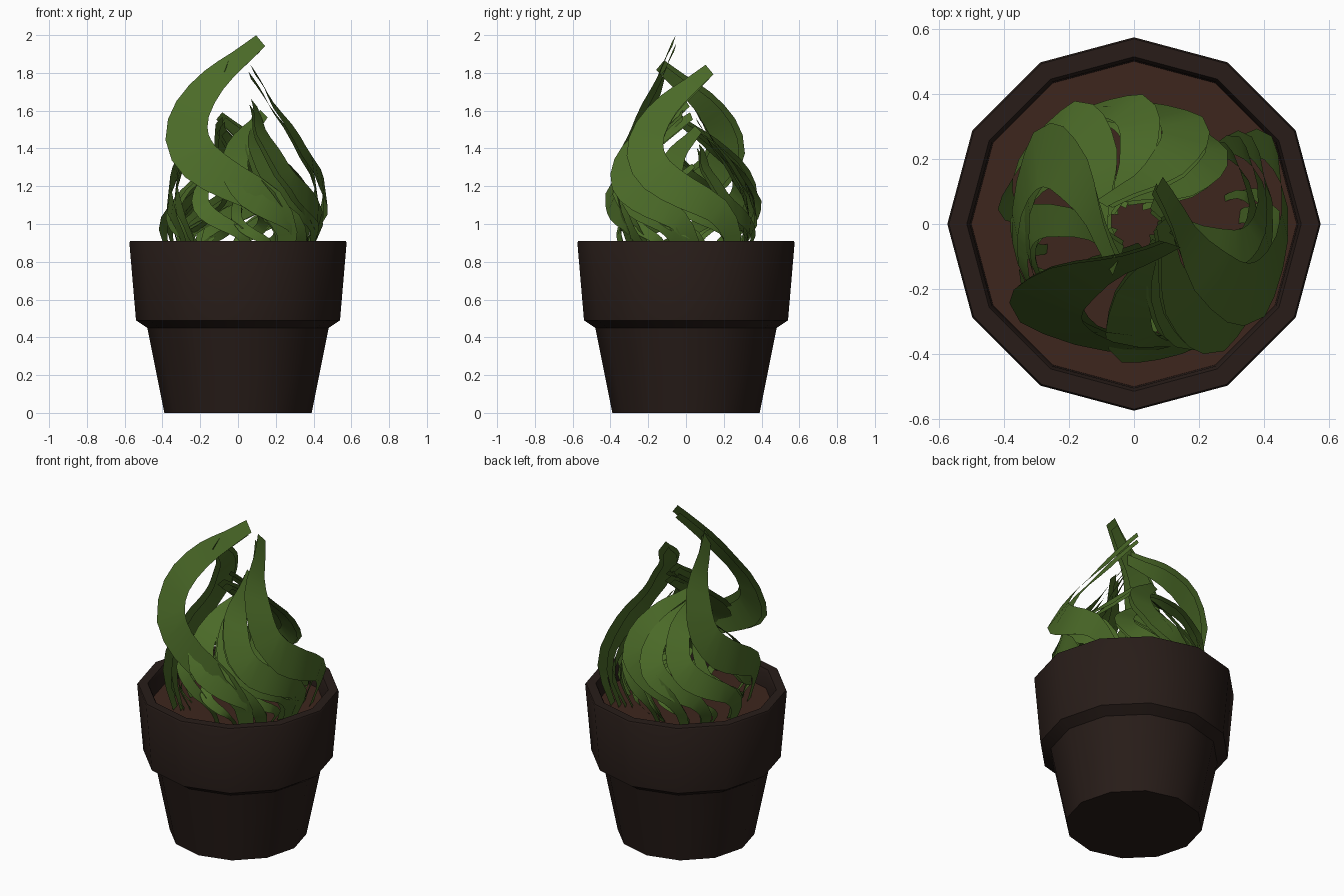
import bpy, math, random

if "Cube" in bpy.data.objects:
    bpy.data.objects.remove(bpy.data.objects["Cube"])

random.seed(4)


def material(name, rgb):
    m = bpy.data.materials.new(name)
    m.diffuse_color = (*rgb, 1)
    m.use_nodes = True
    m.node_tree.nodes["Principled BSDF"].inputs["Base Color"].default_value = m.diffuse_color
    return m


def add_mesh(name, verts, faces, mat, smooth=None):
    me = bpy.data.meshes.new(name)
    me.from_pydata(verts, [], faces)
    me.materials.append(mat)
    ob = bpy.data.objects.new(name, me)
    bpy.context.collection.objects.link(ob)
    if smooth:
        bpy.ops.object.select_all(action='DESELECT')
        ob.select_set(True)
        bpy.context.view_layer.objects.active = ob
        bpy.ops.object.shade_smooth_by_angle(angle=math.radians(smooth))
    return ob


def lathe(name, profile, mat, n=12, smooth=None):
    """Revolve an (r, z) profile, capping the first ring."""
    verts = [(r * math.cos(i * math.tau / n), r * math.sin(i * math.tau / n), z)
             for r, z in profile for i in range(n)]
    faces = [tuple(reversed(range(n)))]
    for k in range(len(profile) - 1):
        for i in range(n):
            j = (i + 1) % n
            faces.append((k * n + i, k * n + j, (k + 1) * n + j, (k + 1) * n + i))
    return add_mesh(name, verts, faces, mat, smooth)


def interp(table, x):
    for (x0, y0), (x1, y1) in zip(table, table[1:]):
        if x <= x1:
            return y0 + (y1 - y0) * (x - x0) / (x1 - x0)
    return table[-1][1]


def refine(pts):
    """Insert a Catmull-Rom midpoint between neighbouring points."""
    out = []
    for i in range(len(pts) - 1):
        p, a, b = pts[max(i - 1, 0)], pts[i], pts[i + 1]
        q = pts[min(i + 2, len(pts) - 1)]
        out += [a, tuple((9 * (v + w) - u - x) / 16 for u, v, w, x in zip(p, a, b, q))]
    return out + [pts[-1]]


green = material("leaf_green", (0.070, 0.145, 0.021))
brown = material("pot_brown", (0.021, 0.012, 0.0095))
earth = material("soil_brown", (0.048, 0.019, 0.0125))

# Pot with a thick lip, and soil inside it
SOIL = 0.80
lathe("pot", [(0.39, 0), (0.48, 0.45), (0.54, 0.49), (0.575, 0.90), (0.57, 0.91),
              (0.515, 0.91), (0.505, 0.89), (0.50, SOIL - 0.02)], brown, smooth=35)
n = 12
add_mesh("soil", [(0.503 * math.cos(i * math.tau / n), 0.503 * math.sin(i * math.tau / n), SOIL)
                  for i in range(n)], [tuple(range(n))], earth)

# One S-shaped blade: sideways offset, height above soil, width
BLADE = refine([(0.24, -0.02, 0.07), (0.26, 0.15, 0.11), (0.17, 0.31, 0.16), (-0.03, 0.42, 0.20),
                (-0.20, 0.53, 0.23), (-0.27, 0.66, 0.23), (-0.24, 0.81, 0.19),
                (-0.13, 0.96, 0.14), (0.00, 1.07, 0.10), (0.12, 1.17, 0.075)])
# How far out the blade sits at each fraction of its height
LEAN = [(-0.2, 0.70), (0, 0.78), (0.25, 1.0), (0.45, 0.94), (0.67, 0.66), (0.8, 0.40), (1, 0.15)]


def blade(name, angle, size, radius, shift, slim=1.0):
    a = math.radians(angle)
    ca, sa = math.cos(a), math.sin(a)
    verts, faces = [], []
    for i, (s, h, w) in enumerate(BLADE):
        p, q = BLADE[max(i - 1, 0)], BLADE[min(i + 1, len(BLADE) - 1)]
        ds, dh = q[0] - p[0], q[1] - p[1]
        d = math.hypot(ds, dh)
        for side in (-0.5, 0.5):
            vs = s + side * w * slim * dh / d
            vh = h - side * w * slim * ds / d
            t = vs * size + shift
            # lean towards the middle and wrap slightly round the clump
            r = radius * interp(LEAN, vh / 1.2) - 0.6 * t * t
            verts.append((r * ca - t * sa, r * sa + t * ca, SOIL + vh * size))
        if i:
            b = 2 * i
            faces.append((b - 2, b - 1, b + 1, b))
    return add_mesh(name, verts, faces, green, smooth=40)


# Clumps round the pot: angle, size, radius, sideways shift
CLUMPS = [(-90, 1.0, 0.40, 0.0), (-68, 0.67, 0.43, 0.04), (-32, 0.66, 0.42, 0.0),
          (0, 0.87, 0.48, 0.02), (20, 0.60, 0.42, -0.03), (68, 0.52, 0.36, 0.0),
          (90, 0.66, 0.38, 0.02), (118, 0.60, 0.39, 0.0), (148, 0.64, 0.41, 0.0),
          (180, 0.89, 0.38, 0.03), (-14, 0.72, 0.45, -0.06), (205, 0.5, 0.38, 0.0)]
for k, (angle, size, radius, shift) in enumerate(CLUMPS, 1):
    blade(f"leaf_{k}_large", angle, size, radius, shift)
    blade(f"leaf_{k}_medium", angle + random.uniform(0, 6), size * 0.97, radius * 0.9,
          shift - 0.02, 0.8)
    blade(f"leaf_{k}_small", angle + random.uniform(-9, 0), size * 0.5, radius * 0.88,
          shift - 0.03, 0.8)
